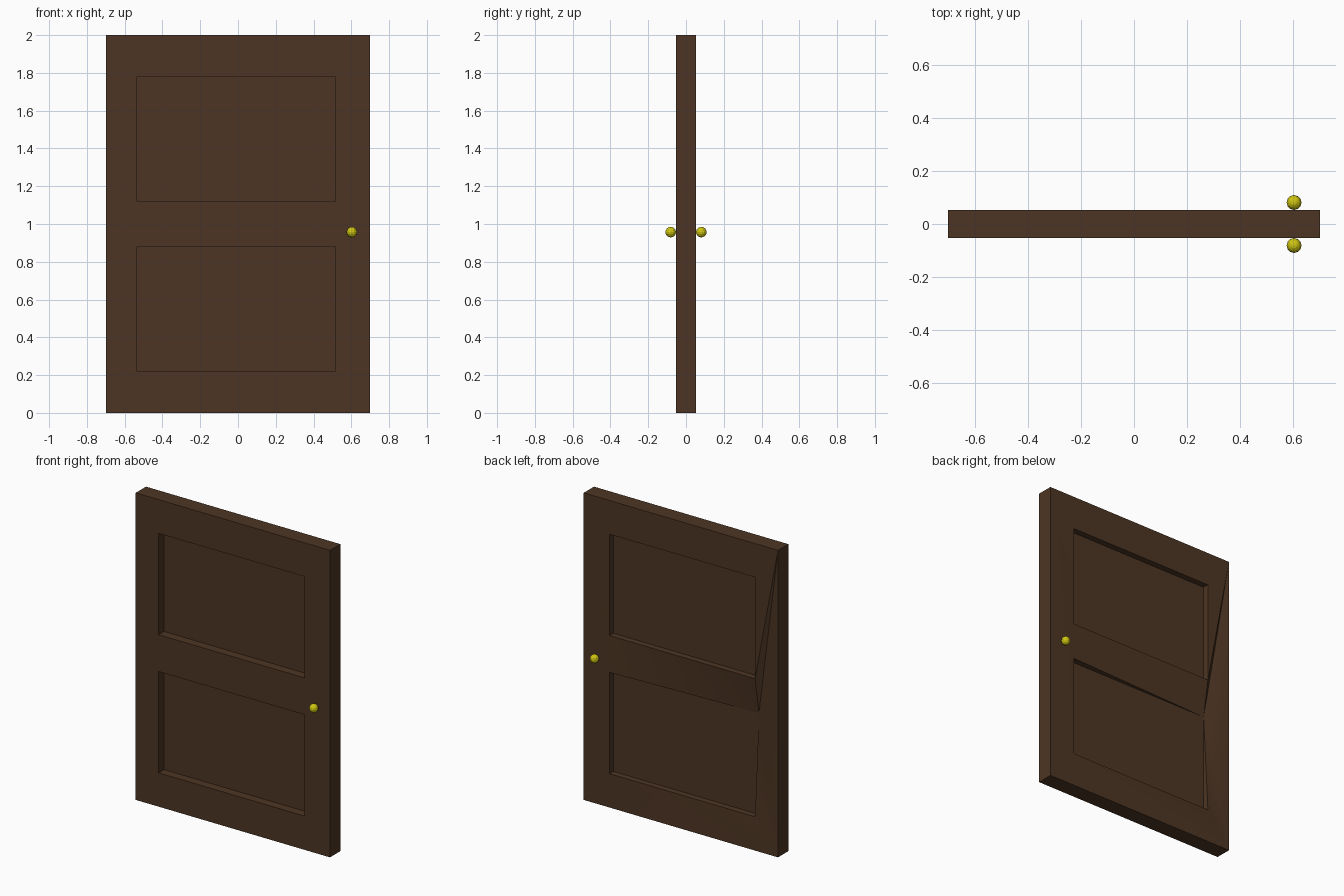
import bpy
import bmesh

if "Cube" in bpy.data.objects:
    bpy.data.objects.remove(bpy.data.objects["Cube"], do_unlink=True)


def make_material(name, color):
    mat = bpy.data.materials.new(name)
    mat.use_nodes = True
    mat.diffuse_color = (*color, 1)
    mat.node_tree.nodes["Principled BSDF"].inputs["Base Color"].default_value = (*color, 1)
    return mat


def add_object(name, bm, mat):
    bmesh.ops.recalc_face_normals(bm, faces=bm.faces)
    mesh = bpy.data.meshes.new(name)
    bm.to_mesh(mesh)
    bm.free()
    mesh.materials.append(mat)
    obj = bpy.data.objects.new(name, mesh)
    bpy.context.collection.objects.link(obj)
    return obj


wood = make_material("dark brown wood", (0.075, 0.036, 0.017))
brass = make_material("yellow brass", (0.62, 0.56, 0.006))

HALF_W, HALF_T, HEIGHT = 0.70, 0.053, 2.0
PANEL_X = (-0.535, 0.515)
LOWER_Z, UPPER_Z = (0.22, 0.88), (1.12, 1.78)


def rectangle(bm, xs, zs, y):
    """Four corners: bottom left, bottom right, top right, top left."""
    corners = ((0, 0), (1, 0), (1, 1), (0, 1))
    return [bm.verts.new((xs[i], y, zs[j])) for i, j in corners]


def door_side(bm, y, floor_y, dented):
    """Frame face with two recessed panels; returns the outer corners."""
    o = rectangle(bm, (-HALF_W, HALF_W), (0, HEIGHT), y)
    low = rectangle(bm, PANEL_X, LOWER_Z, y)
    up = rectangle(bm, PANEL_X, UPPER_Z, y)
    dent = low[3]
    if dented:
        dent.co.y = floor_y
    frame = [
        (o[0], o[1], low[1], low[0]),                  # bottom rail
        (o[3], o[2], up[2], up[3]),                    # top rail
        (o[1], o[2], up[2], up[1], low[2], low[1]),    # handle stile
        (dent, up[0], up[1]), (dent, up[1], low[2]),   # middle rail
        (dent, up[0], o[3]), (up[0], up[3], o[3]),     # hinge stile
        (dent, o[3], o[0]), (dent, o[0], low[0]),
    ]
    for verts in frame:
        bm.faces.new(verts)
    # Recess walls and panel floors
    for rim, zs in ((low, LOWER_Z), (up, UPPER_Z)):
        floor = rectangle(bm, PANEL_X, zs, floor_y)
        bm.faces.new(floor)
        for i in range(4):
            j = (i + 1) % 4
            bm.faces.new((rim[i], rim[j], floor[j], floor[i]))
    return o


# Door slab: front side, back side with a sunken rail corner, outer edges
bm = bmesh.new()
front = door_side(bm, -HALF_T, 0.003, False)
back = door_side(bm, HALF_T, 0.013, True)
for i in range(4):
    j = (i + 1) % 4
    bm.faces.new((front[i], front[j], back[j], back[i]))
bmesh.ops.remove_doubles(bm, verts=bm.verts, dist=0.0001)
door = add_object("door", bm, wood)
bpy.ops.object.select_all(action="DESELECT")
door.select_set(True)
bpy.context.view_layer.objects.active = door
bpy.ops.object.shade_smooth_by_angle()

# Round knobs on both sides
for name, side in (("front_knob", -1), ("back_knob", 1)):
    bm = bmesh.new()
    bmesh.ops.create_uvsphere(bm, u_segments=12, v_segments=8, radius=0.028)
    bmesh.ops.translate(bm, verts=bm.verts, vec=(0.603, side * 0.081, 0.957))
    add_object(name, bm, brass)
